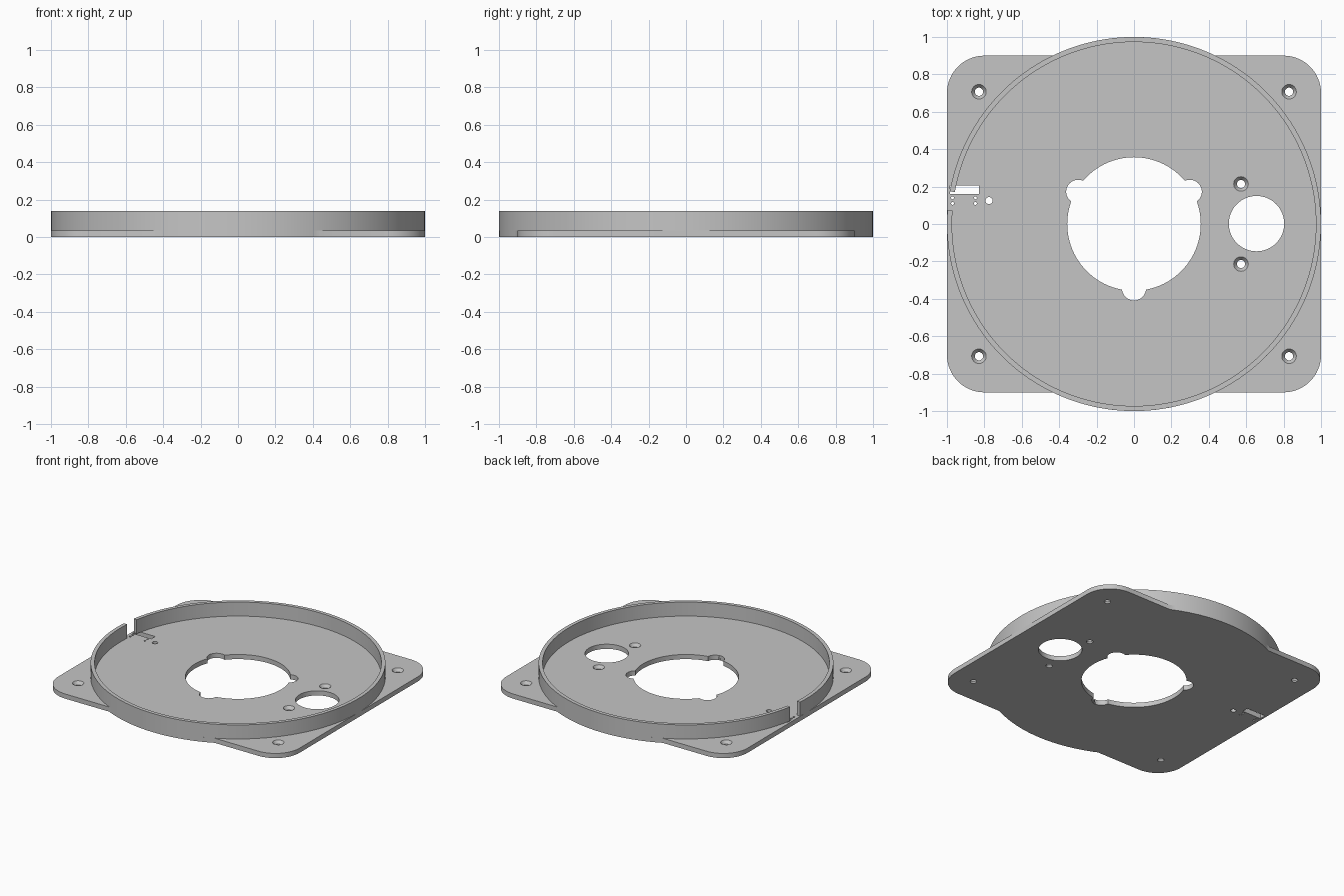
import bpy, bmesh, math
from math import radians, degrees, cos, sin, asin, acos

if "Cube" in bpy.data.objects:
    bpy.data.objects.remove(bpy.data.objects["Cube"], do_unlink=True)

PLATE_T, RIM_TOP = 0.035, 0.14
HALF_Y, CORNER_R = 0.90, 0.20
RIM_OUT, RIM_IN = 1.0, 0.973

grey = bpy.data.materials.new("plain grey")
grey.use_nodes = True
COLOUR = (0.56, 0.56, 0.56, 1)
grey.diffuse_color = COLOUR
grey.node_tree.nodes["Principled BSDF"].inputs["Base Color"].default_value = COLOUR


def arc(cx, cy, r, a0, a1, n):
    """Points along an arc, angles in degrees, both ends included."""
    return [(cx + r * cos(radians(a0 + (a1 - a0) * i / n)),
             cy + r * sin(radians(a0 + (a1 - a0) * i / n))) for i in range(n + 1)]


def circle(cx, cy, r, n=32):
    return arc(cx, cy, r, 0, 360, n)[:-1]


def loft(name, levels):
    """Closed solid through matching outlines, given as (outline, z)."""
    bm = bmesh.new()
    loops = [[bm.verts.new((x, y, z)) for x, y in pts] for pts, z in levels]
    n = len(loops[0])
    for low, high in zip(loops, loops[1:]):
        for i in range(n):
            j = (i + 1) % n
            bm.faces.new((low[i], low[j], high[j], high[i]))
    bm.faces.new(loops[0][::-1])
    bm.faces.new(loops[-1])
    bmesh.ops.recalc_face_normals(bm, faces=bm.faces)
    mesh = bpy.data.meshes.new(name)
    bm.to_mesh(mesh)
    bm.free()
    mesh.materials.append(grey)
    ob = bpy.data.objects.new(name, mesh)
    bpy.context.collection.objects.link(ob)
    return ob


# Base plate: rounded rectangle with the round body bulging past front and back
bulge = degrees(acos(math.sqrt(1 - HALF_Y ** 2)))
cx, cy = 1 - CORNER_R, HALF_Y - CORNER_R
outline = (arc(cx, cy, CORNER_R, 0, 90, 16) + arc(0, 0, 1, bulge, 180 - bulge, 24)
           + arc(-cx, cy, CORNER_R, 90, 180, 16))
outline += [(-x, -y) for x, y in outline]
plate = loft("base_plate", [(outline, 0), (outline, PLATE_T)])

cutters = []


def cut(pts):
    cutters.append(loft("cutter", [(pts, -0.05), (pts, 0.09)]))


def cut_countersunk(x, y):
    cutters.append(loft("cutter", [(circle(x, y, r), z) for r, z in
                                   ((0.022, -0.05), (0.022, 0.012),
                                    (0.039, PLATE_T), (0.039, 0.09))]))


# Central opening with three lobes
cut(circle(0, 0, 0.357, 96))
for a in (30, 150, 270):
    cut(circle(0.345 * cos(radians(a)), 0.345 * sin(radians(a)), 0.064))

# Side opening and its two screw holes, then the corner screw holes
cut(circle(0.655, 0.002, 0.148, 64))
for s in (-1, 1):
    cut_countersunk(0.572, 0.214 * s)
    for t in (-1, 1):
        cut_countersunk(0.829 * t, 0.707 * s)

# Cable slot, peg hole and four pin holes
cut([(-0.985, 0.16), (-0.83, 0.16), (-0.83, 0.207), (-0.985, 0.207)])
cut(circle(-0.775, 0.125, 0.019, 24))
for x in (-0.97, -0.848):
    for y in (0.11, 0.14):
        cut(circle(x, y, 0.008, 12))

for c in cutters:
    c.hide_render = True
    mod = plate.modifiers.new("cut", 'BOOLEAN')
    mod.operation, mod.solver, mod.object = 'DIFFERENCE', 'EXACT', c
bpy.context.view_layer.update()
cut_mesh = bpy.data.meshes.new_from_object(
    plate.evaluated_get(bpy.context.evaluated_depsgraph_get()))
plate.modifiers.clear()
plate.data = cut_mesh
for c in cutters:
    bpy.data.objects.remove(c, do_unlink=True)

# Upright rim, open beside the cable slot
a0, a1 = 180 - degrees(asin(0.075)), 540 - degrees(asin(0.175))
rim_pts = arc(0, 0, RIM_OUT, a0, a1, 160) + arc(0, 0, RIM_IN, a1, a0, 160)
rim = loft("rim_wall", [(rim_pts, PLATE_T), (rim_pts, RIM_TOP)])

bpy.ops.object.select_all(action='DESELECT')
for ob in (plate, rim):
    ob.select_set(True)
bpy.context.view_layer.objects.active = plate
bpy.ops.object.shade_smooth_by_angle(angle=radians(30))
